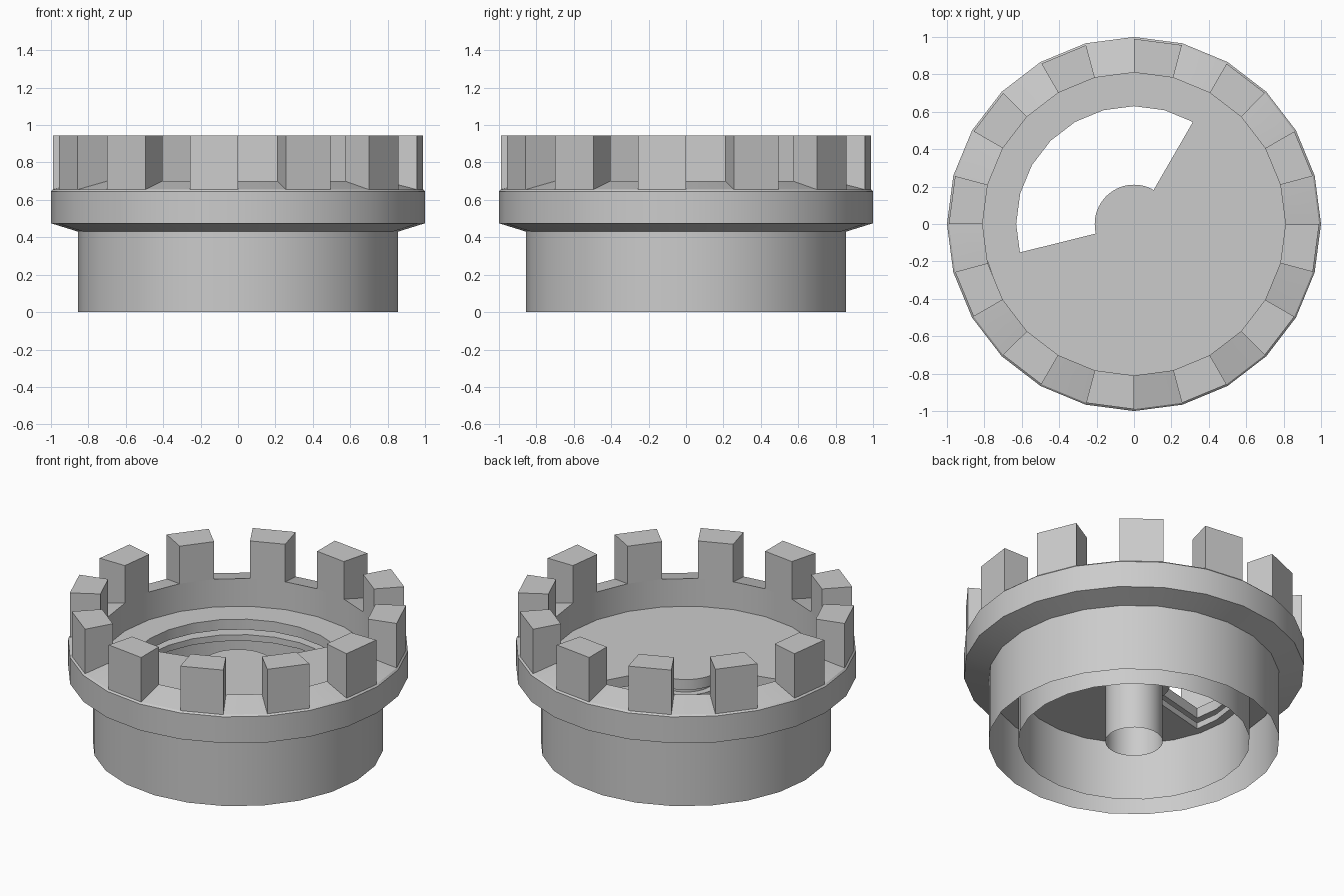
import bpy, bmesh
from math import cos, sin, radians

old = bpy.data.objects.get("Cube")
if old:
    bpy.data.objects.remove(old, do_unlink=True)

grey = bpy.data.materials.new("plain grey")
grey.use_nodes = True
COLOUR = (0.6, 0.6, 0.6, 1)
grey.diffuse_color = COLOUR
grey.node_tree.nodes["Principled BSDF"].inputs["Base Color"].default_value = COLOUR

SIDES = 24
STEP = 360 / SIDES


def polar(r, deg, z):
    return (r * cos(radians(deg)), r * sin(radians(deg)), z)


def facet_radius(r, deg):
    """Radius of a SIDES-gon at any angle."""
    return r * cos(radians(STEP / 2)) / cos(radians(deg % STEP - STEP / 2))


def finish(name, bm):
    bmesh.ops.remove_doubles(bm, verts=bm.verts, dist=0.0001)
    bmesh.ops.recalc_face_normals(bm, faces=bm.faces)
    mesh = bpy.data.meshes.new(name)
    bm.to_mesh(mesh)
    bm.free()
    mesh.materials.append(grey)
    ob = bpy.data.objects.new(name, mesh)
    bpy.context.collection.objects.link(ob)
    bpy.ops.object.select_all(action='DESELECT')
    ob.select_set(True)
    bpy.context.view_layer.objects.active = ob
    bpy.ops.object.shade_smooth_by_angle(angle=radians(30))
    return ob


def lathe(name, profile, sides=SIDES):
    """Open sheet turned round the z axis."""
    bm = bmesh.new()
    rings = [[bm.verts.new(polar(r, 360 * i / sides, z)) for i in range(sides)]
             for r, z in profile]
    for a, b in zip(rings, rings[1:]):
        for i in range(sides):
            j = (i + 1) % sides
            bm.faces.new((a[i], a[j], b[j], b[i]))
    return finish(name, bm)


def plate(name, radius, top, thickness):
    """Round plate with a wide sector window around a small hub."""
    hub, rim, start, end = 0.21, 0.63, 60, 194
    angles = [end if a == 195 else a for a in range(0, 360, 5)]
    bm = bmesh.new()
    centre = bm.verts.new((0, 0, top))
    spokes = [[bm.verts.new(polar(r, a, top)) for r in
               (hub, facet_radius(rim, a), facet_radius(radius, a))] for a in angles]
    for i, a in enumerate(angles):
        p, q = spokes[i], spokes[(i + 1) % len(spokes)]
        bm.faces.new((centre, p[0], q[0]))
        if not start <= a < end:
            bm.faces.new((p[0], p[1], q[1], q[0]))
        bm.faces.new((p[1], p[2], q[2], q[1]))
    for f in bm.faces:
        f.normal_update()
    # give the sheet depth downwards
    lower = bmesh.ops.extrude_face_region(bm, geom=bm.faces[:], use_keep_orig=True)
    moved = [g for g in lower["geom"] if isinstance(g, bmesh.types.BMVert)]
    bmesh.ops.translate(bm, verts=moved, vec=(0, 0, -thickness))
    return finish(name, bm)


# Outer shell: skirt, flared collar, sloping rim and inner wall
lathe("outer_shell", [(0.855, 0), (0.855, 0.43), (1.0, 0.475), (1.0, 0.645),
                      (0.99, 0.655), (0.81, 0.70), (0.81, 0.50)])

# Inner tube and central post, open at the bottom
lathe("inner_tube", [(0.68, 0), (0.68, 0.40)])
lathe("centre_post", [(0.168, 0), (0.168, 0.46)], 48)

# Two stacked plates with the same window
plate("upper_plate", 0.81, 0.52, 0.067)
plate("lower_plate", 0.85, 0.42, 0.04)

# Crown of upright teeth on every other side
bm = bmesh.new()
for i in range(1, SIDES, 2):
    section = [(0.99, 0.655), (0.99, 0.943), (0.81, 0.943), (0.81, 0.70)]
    a, b = ([bm.verts.new(polar(r, k * STEP, z)) for r, z in section] for k in (i, i + 1))
    bm.faces.new(a)
    bm.faces.new(b)
    for j in range(3):
        bm.faces.new((a[j], a[j + 1], b[j + 1], b[j]))
finish("crown_teeth", bm)
